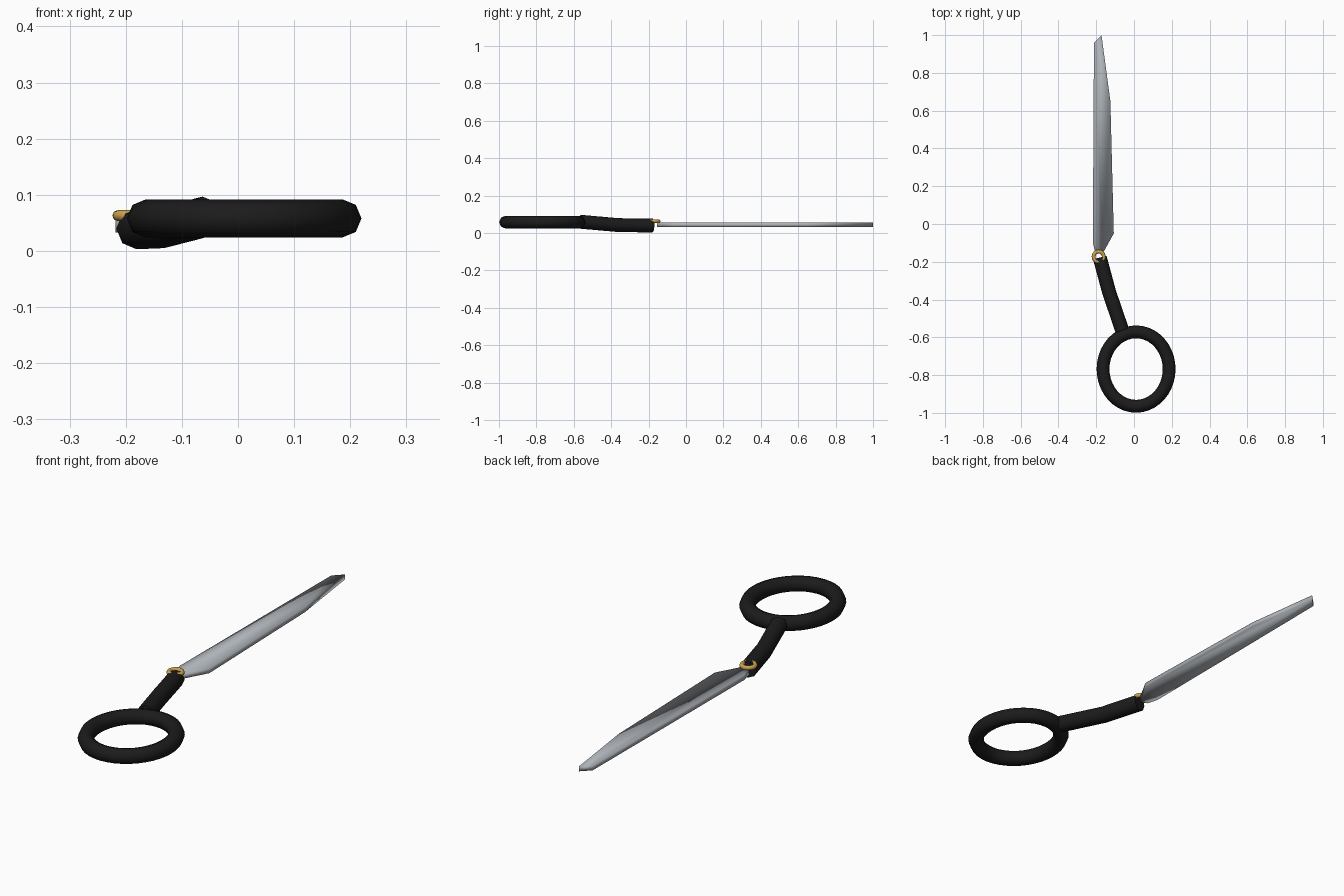
import bpy, bmesh, math
from mathutils import Vector

if "Cube" in bpy.data.objects:
    bpy.data.objects.remove(bpy.data.objects["Cube"])


def material(name, color):
    m = bpy.data.materials.new(name)
    m.diffuse_color = color
    m.use_nodes = True
    m.node_tree.nodes["Principled BSDF"].inputs["Base Color"].default_value = m.diffuse_color
    return m


black = material("black_plastic", (0.012, 0.011, 0.012, 1))
brass = material("brass", (0.6, 0.36, 0.08, 1))
steel = material("steel", (0.42, 0.45, 0.48, 1))


def tube(name, points, radius, cyclic=False):
    """Eight-sided tube swept along a path, converted to a smooth mesh."""
    cu = bpy.data.curves.new(name, 'CURVE')
    cu.dimensions = '3D'
    cu.bevel_depth = radius
    cu.bevel_resolution = 2
    cu.use_fill_caps = not cyclic
    sp = cu.splines.new('POLY')
    sp.points.add(len(points) - 1)
    for p, co in zip(sp.points, points):
        p.co = (*co, 1)
    sp.use_cyclic_u = cyclic
    ob = bpy.data.objects.new(name, cu)
    bpy.context.collection.objects.link(ob)
    bpy.ops.object.select_all(action='DESELECT')
    bpy.context.view_layer.objects.active = ob
    ob.select_set(True)
    bpy.ops.object.convert(target='MESH')
    ob = bpy.context.object
    ob.data.materials.clear()
    ob.data.materials.append(black)
    bpy.ops.object.shade_smooth_by_angle(angle=math.radians(50))
    return ob


# Oval finger ring
ring = []
for i in range(40):
    a = math.tau * i / 40
    ring.append((0.011 + 0.175 * math.cos(a), -0.768 + 0.197 * math.sin(a), 0.058))
tube("finger_ring", ring, 0.034, cyclic=True)

# Bent shank between ring and blade
tube("shank", [(-0.062, -0.565, 0.06), (-0.132, -0.36, 0.042), (-0.181, -0.178, 0.04)], 0.037)

# Flat blade
outline = [(-0.205, -0.15), (-0.165, -0.155), (-0.107, -0.05), (-0.125, 0.65),
           (-0.172, 1.0), (-0.212, 0.96), (-0.218, -0.1)]
bm = bmesh.new()
face = bm.faces.new([bm.verts.new((x, y, 0.033)) for x, y in outline])
ext = bmesh.ops.extrude_face_region(bm, geom=[face])
bmesh.ops.translate(bm, vec=Vector((0, 0, 0.022)),
                    verts=[v for v in ext["geom"] if isinstance(v, bmesh.types.BMVert)])
bmesh.ops.recalc_face_normals(bm, faces=bm.faces)
for f in bm.faces:
    f.smooth = True
me = bpy.data.meshes.new("blade")
bm.to_mesh(me)
bm.free()
me.materials.append(steel)
bpy.context.collection.objects.link(bpy.data.objects.new("blade", me))

# Brass collar where the shank meets the blade
bpy.ops.mesh.primitive_torus_add(location=(-0.187, -0.173, 0.063), major_radius=0.027,
                                 minor_radius=0.01, major_segments=24, minor_segments=8)
collar = bpy.context.object
collar.name = "collar"
collar.data.materials.append(brass)
bpy.ops.object.shade_smooth()
